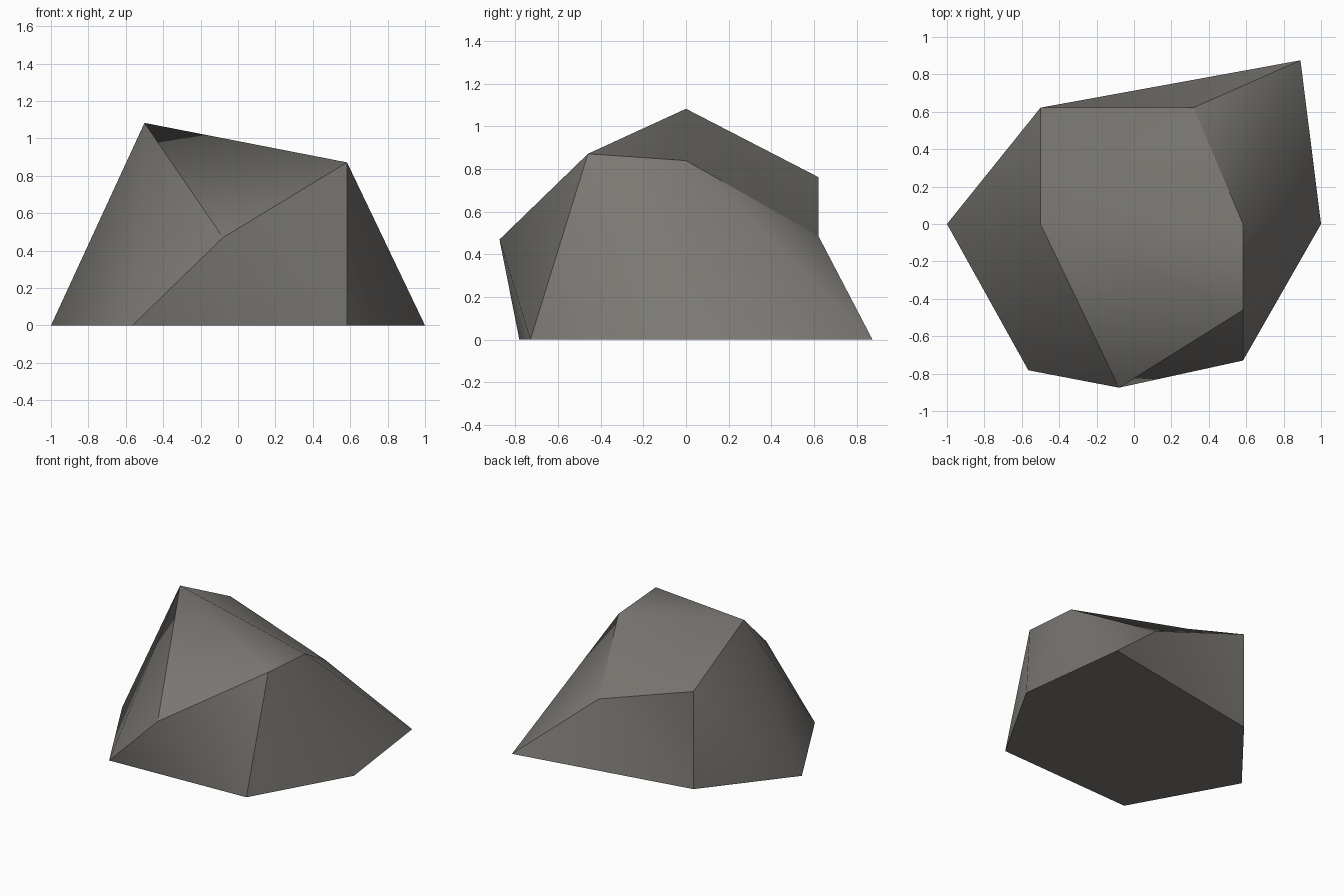
import bpy, bmesh

if "Cube" in bpy.data.objects:
    bpy.data.objects.remove(bpy.data.objects["Cube"])

# Rock: two irregular six-point rings, skinned together and capped
lower = [(-1, 0, 0), (-.565, -.782, 0), (.583, -.73, 0),
         (1, 0, 0), (.89, .875, 0), (-.5, .622, 0)]
upper = [(-.5, 0, 1.083), (-.08, -.875, .47), (.583, -.46, .872),
         (.583, 0, .84), (.318, .622, .485), (-.5, .622, .762)]

bm = bmesh.new()
low = [bm.verts.new(p) for p in lower]
top = [bm.verts.new(p) for p in upper]

# Underside
bm.faces.new(low[::-1])
# Sides: each panel is split along the same diagonal
for i in range(6):
    j = (i + 1) % 6
    bm.faces.new((low[i], low[j], top[i]))
    bm.faces.new((top[i], low[j], top[j]))
# Crown: fan from the peak
for i in range(1, 5):
    bm.faces.new((top[0], top[i], top[i + 1]))

# Soft shading, with sharp rims and four sharp corners
for f in bm.faces:
    f.smooth = True
for ring in (low, top):
    for i in range(6):
        bm.edges.get((ring[i], ring[(i + 1) % 6])).smooth = False
for i in (1, 2, 4, 5):
    bm.edges.get((low[i], top[i])).smooth = False

mesh = bpy.data.meshes.new("rock")
bm.to_mesh(mesh)
bm.free()

stone = bpy.data.materials.new("warm grey stone")
stone.diffuse_color = (.2, .19, .175, 1)
stone.use_nodes = True
stone.node_tree.nodes["Principled BSDF"].inputs["Base Color"].default_value = stone.diffuse_color
mesh.materials.append(stone)
bpy.context.collection.objects.link(bpy.data.objects.new("rock", mesh))
